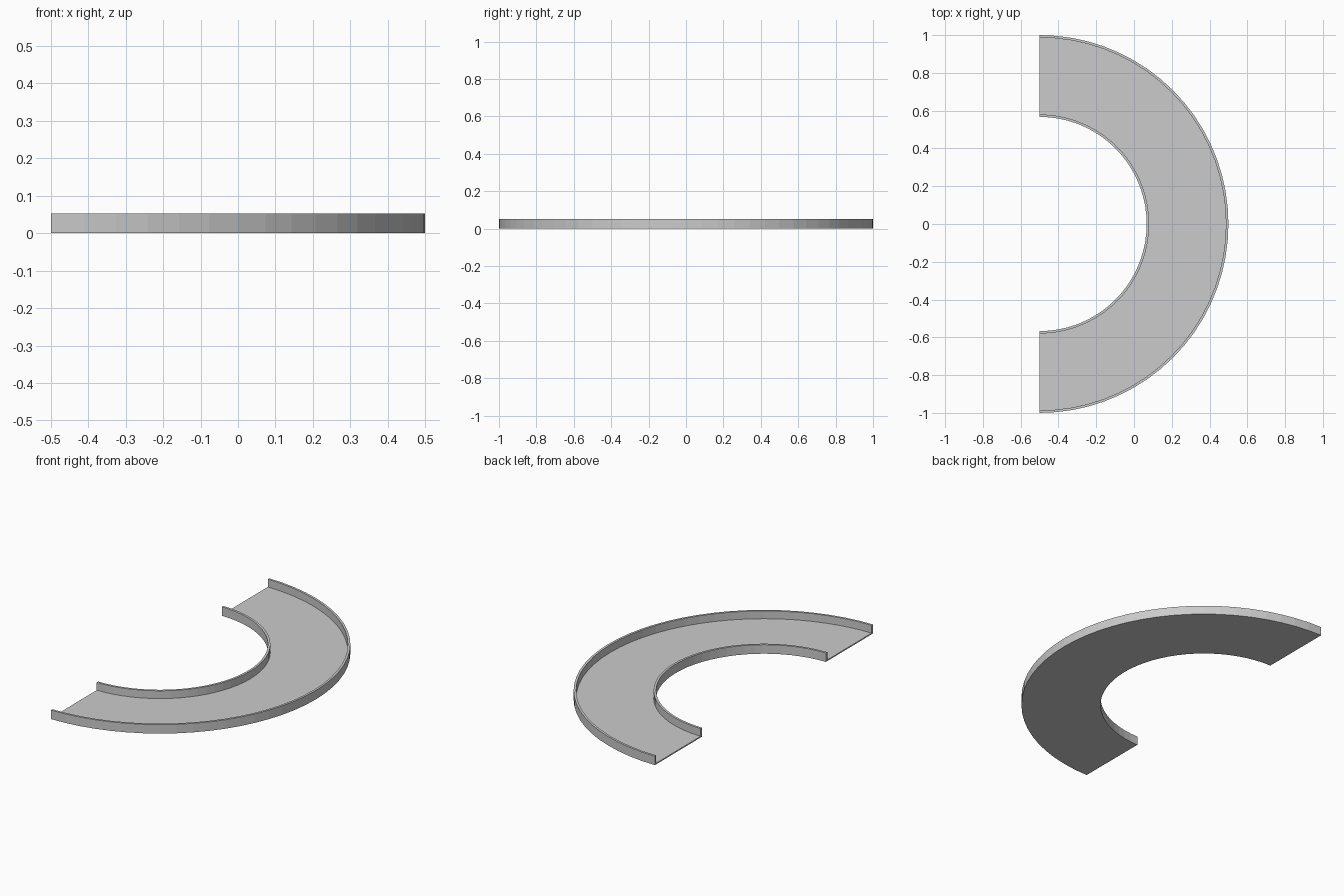
import bpy, bmesh, math
from mathutils import Vector

cube = bpy.data.objects.get("Cube")
if cube:
    bpy.data.objects.remove(cube, do_unlink=True)

OUTER, INNER = 1.0, 0.567
WALL, FLOOR, HEIGHT = 0.013, 0.007, 0.052
SEGMENTS = 36

grey = bpy.data.materials.new("light grey")
grey.use_nodes = True
grey.diffuse_color = (0.6, 0.6, 0.6, 1)
grey.node_tree.nodes["Principled BSDF"].inputs["Base Color"].default_value = (0.6, 0.6, 0.6, 1)

# U-shaped channel section: radius, height
section = [
    (INNER, 0), (OUTER, 0), (OUTER, HEIGHT), (OUTER - WALL, HEIGHT),
    (OUTER - WALL, FLOOR), (INNER + WALL, FLOOR),
    (INNER + WALL, HEIGHT), (INNER, HEIGHT),
]

# Sweep the section through a half turn
bm = bmesh.new()
centre = Vector((-0.5, 0, 0))
verts = [bm.verts.new(centre + Vector((0, -r, z))) for r, z in section]
edges = [bm.edges.new((a, b)) for a, b in zip(verts, verts[1:] + verts[:1])]
result = bmesh.ops.spin(bm, geom=verts + edges, cent=centre, axis=(0, 0, 1),
                        angle=math.pi, steps=SEGMENTS, use_duplicate=False)

# Close both ends
last = [e for e in result["geom_last"] if isinstance(e, bmesh.types.BMEdge)]
bmesh.ops.contextual_create(bm, geom=edges)
bmesh.ops.contextual_create(bm, geom=last)
bmesh.ops.recalc_face_normals(bm, faces=bm.faces)

mesh = bpy.data.meshes.new("curved_track")
bm.to_mesh(mesh)
bm.free()
mesh.materials.append(grey)
track = bpy.data.objects.new("curved_track", mesh)
bpy.context.collection.objects.link(track)
